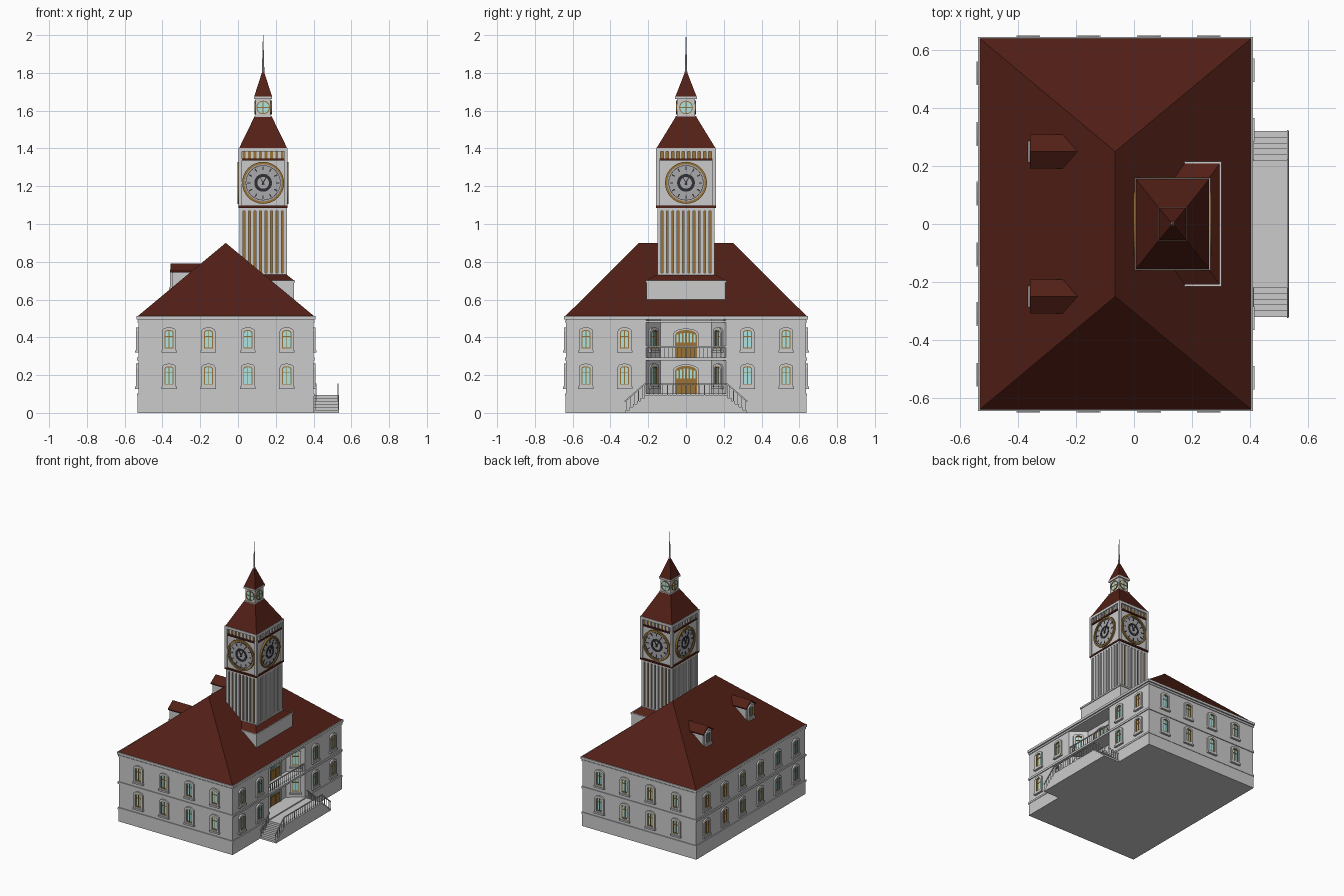
import bpy, bmesh
from math import sin, cos, pi
from mathutils import Matrix, Vector

if "Cube" in bpy.data.objects:
    bpy.data.objects.remove(bpy.data.objects["Cube"])

COLORS = {"roof": (0.085, 0.014, 0.008, 1), "wood": (0.32, 0.17, 0.035, 1),
          "glass": (0.42, 0.78, 0.76, 1), "dark": (0.03, 0.03, 0.035, 1), "dial": (0.4, 0.4, 0.42, 1)}
mats = {}
for k, c in COLORS.items():
    mats[k] = bpy.data.materials.new(k)
    mats[k].diffuse_color = c
parts = {}          # object name -> (bmesh, material key)
I = Matrix.Identity(4)

def bm_of(name, mat):
    return parts.setdefault(name, (bmesh.new(), mat))[0]

def face(x, y, z, a):
    """Wall frame: u along the wall, v up, w outward in direction a."""
    n, u = Vector((cos(a), sin(a), 0)), Vector((-sin(a), cos(a), 0))
    m = Matrix((u, (0, 0, 1), n)).transposed().to_4x4()
    m.translation = (x, y, z)
    return m

def prism(name, mat, pts, h0, h1, M=I):
    bm = bm_of(name, mat)
    lo, hi = [[bm.verts.new(M @ Vector((u, v, h))) for u, v in pts] for h in (h0, h1)]
    bm.faces.new(lo[::-1])
    bm.faces.new(hi)
    for i in range(len(pts)):
        j = (i + 1) % len(pts)
        bm.faces.new((lo[i], lo[j], hi[j], hi[i]))

def ring(name, mat, outer, inner, h0, h1, M=I):
    bm = bm_of(name, mat)
    L = [[bm.verts.new(M @ Vector((u, v, h))) for u, v in p]
         for p, h in ((outer, h0), (outer, h1), (inner, h1), (inner, h0))]
    for i in range(len(outer)):
        j = (i + 1) % len(outer)
        for k in range(4):
            a, b = L[k], L[(k + 1) % 4]
            bm.faces.new((a[i], a[j], b[j], b[i]))

def hull(name, mat, pts):
    bm = bm_of(name, mat)
    r = bmesh.ops.convex_hull(bm, input=[bm.verts.new(p) for p in pts])
    junk = {g for g in r["geom_interior"] + r["geom_unused"] if isinstance(g, bmesh.types.BMVert)}
    bmesh.ops.delete(bm, geom=list(junk), context="VERTS")

def rect(u0, u1, v0, v1):
    return [(u0, v0), (u1, v0), (u1, v1), (u0, v1)]

def box(name, mat, x0, x1, y0, y1, z0, z1):
    prism(name, mat, rect(x0, x1, y0, y1), z0, z1)

def bar(name, p, q, r=0.002):
    hull(name, None, [(c[0] + i * r, c[1] + j * r, c[2] + k * r)
                      for c in (p, q) for i in (-1, 1) for j in (-1, 1) for k in (-1, 1)])

def frustum(name, mat, cx, a, b, z0, z1):
    hull(name, mat, [(cx + i * d[0], j * d[1], z) for d, z in ((a, z0), (b, z1)) for i in (-1, 1) for j in (-1, 1)])

def arch(w, v0, v1, rise, n=8):
    return [(-w, v0), (w, v0)] + [(w * cos(pi * i / n), v1 - rise + rise * sin(pi * i / n)) for i in range(n + 1)]

def circle(r, n=32):
    return [(r * cos(2 * pi * i / n), r * sin(2 * pi * i / n)) for i in range(n)]

def window(M, w=0.037, h=0.128):
    ring("window_surrounds", None, arch(w, 0, h, 0.02), arch(w - 0.013, 0.016, h - 0.014, 0.012), 0, 0.011, M)
    prism("window_sills", None, rect(-w - 0.004, w + 0.004, -0.006, 0.006), 0, 0.016, M)
    a, b, t = w - 0.013, w - 0.018, h - 0.014
    ring("window_frames", "wood", arch(a, 0.016, t, 0.012), arch(b, 0.021, t - 0.005, 0.01), 0, 0.007, M)
    prism("window_glass", "glass", arch(b, 0.021, t - 0.005, 0.01), 0, 0.002, M)
    prism("window_frames", "wood", rect(-0.002, 0.002, 0.02, t - 0.004), 0, 0.006, M)
    prism("window_frames", "wood", rect(-b, b, 0.078, 0.082), 0, 0.005, M)

def door(M):
    ring("door_surrounds", None, arch(0.068, 0, 0.155, 0.03), arch(0.058, 0, 0.147, 0.028), 0, 0.01, M)
    prism("doors", "wood", arch(0.058, 0, 0.147, 0.028), 0, 0.004, M)
    for i in range(6):
        u = -0.045 + 0.018 * i
        top = 0.134 - abs(u) * 0.25
        prism("door_glass", "glass", rect(u - 0.005, u + 0.005, 0.08, top), 0, 0.006, M)
    for s in (-1, 1):
        prism("doors", "wood", rect(s * 0.029 - 0.02, s * 0.029 + 0.02, 0.01, 0.07), 0, 0.007, M)

# main block with a splayed entrance recess on the right side
X0, X1, Y = -0.528, 0.4, 0.635
prism("walls", None, [(X0, -Y), (X1, -Y), (X1, -0.212), (0.297, -0.135), (0.297, 0.135),
                      (X1, 0.212), (X1, Y), (X0, Y)], 0.09, 0.5)
for name, o, z0, z1 in (("plinth", 0.003, 0, 0.09), ("base_band", 0.006, 0.09, 0.103), ("floor_band", 0.006, 0.278, 0.293),
                        ("cornice_lower", 0.005, 0.478, 0.49), ("cornice", 0.01, 0.495, 0.512)):
    box(name, None, X0 - o, X1 + o, -Y - o, Y + o, z0, z1)

# hipped roof
hull("main_roof", "roof", [(x, y, 0.508) for x in (X0 - 0.008, X1 + 0.008) for y in (-Y - 0.008, Y + 0.008)]
     + [(-0.065, -0.25, 0.9), (-0.065, 0.25, 0.9)])

# windows and doors on both floors
for z in (0.133, 0.325):
    for x in (-0.365, -0.157, 0.052, 0.258):
        window(face(x, -Y, z, -pi / 2))
        window(face(x, Y, z, pi / 2))
    for s in (-1, 1):
        for y in (0.325, 0.53):
            window(face(X1, s * y, z, 0))
        for y in (0.105, 0.31, 0.52):
            window(face(X0, s * y, z, pi))
        n = Vector((0.077, -s * 0.103))
        window(face(0.3485, s * 0.1735, z, n.angle_signed(Vector((1, 0)))))
for z in (0.102, 0.292):
    door(face(0.297, 0, z, 0))

# entrance landing with steps on both sides
box("landing", None, X1, 0.535, -0.22, 0.22, 0, 0.095)
for s in (-1, 1):
    for i in range(5):
        y0, y1 = sorted((s * 0.2, s * (0.24 + 0.02 * i)))
        box("steps", None, X1, 0.535, y0, y1, 0, 0.08 - 0.0165 * i)

# railings
def baluster_row(name, x, half, z0, z1, n):
    bar(name, (x, -half, z1), (x, half, z1), 0.003)
    for i in range(n + 1):
        y = -half + 2 * half * i / n
        bar(name, (x, y, z0), (x, y, z1), 0.0015)
baluster_row("balcony_railing", 0.395, 0.208, 0.293, 0.35, 18)
baluster_row("landing_railing", 0.53, 0.22, 0.095, 0.152, 18)
for s in (-1, 1):
    for x in (0.53, 0.412):
        bar("stair_railing", (x, s * 0.22, 0.152), (x, s * 0.322, 0.062), 0.0025)
        for i in range(5):
            y = 0.23 + 0.0215 * i
            bar("stair_railing", (x, s * y, max(0, 0.085 - 0.85 * (y - 0.22))), (x, s * y, 0.152 - 0.88 * (y - 0.22)), 0.0015)

# dormers on the left slope
for y in (-0.25, 0.25):
    M = face(-0.35, y, 0.65, pi)
    prism("dormer_walls", None, [(-0.05, 0), (0.05, 0), (0.05, 0.095), (0, 0.133), (-0.05, 0.095)], -0.15, 0, M)
    prism("dormer_roofs", "roof", [(-0.058, 0.092), (0, 0.132), (0.058, 0.092), (0.058, 0.1), (0, 0.142), (-0.058, 0.1)],
          -0.17, 0.008, M)
    window(M @ Matrix.Translation((0, 0.008, 0)), 0.033, 0.102)

# tower pedestal and skirt roof
C = 0.133
box("tower_pedestal", None, C - 0.165, 0.297, -0.21, 0.21, 0.5, 0.695)
box("pedestal_cornice", None, C - 0.169, 0.302, -0.215, 0.215, 0.69, 0.702)
frustum("skirt_roof", "roof", C, (0.165, 0.212), (0.12, 0.15), 0.7, 0.735)

# tower shaft: wooden core behind vertical ribs
box("shaft_core", "wood", C - 0.116, C + 0.116, -0.141, 0.141, 0.6, 1.08)
SIDES = [(0, 0.116, 0.141), (pi / 2, 0.141, 0.116), (pi, 0.116, 0.141), (-pi / 2, 0.141, 0.116)]  # angle, distance, half width
def side(a, d, z):
    return face(C + d * cos(a), d * sin(a), z, a)
for a, d, w in SIDES:
    n = 8 if w < 0.13 else 10
    for i in range(n + 1):
        u = -w + 2 * w * i / n
        prism("shaft_ribs", None, rect(u - 0.0095, u + 0.0095, 0.72, 1.075), -0.002, 0.009, side(a, d, 0))
def slab(name, mat, hx, hy, z0, z1):
    box(name, mat, C - hx, C + hx, -hy, hy, z0, z1)
slab("shaft_foot", None, 0.127, 0.152, 0.725, 0.74)
slab("shaft_cap", None, 0.126, 0.151, 1.07, 1.085)
slab("lower_red_band", "roof", 0.13, 0.16, 1.085, 1.097)

# clock stage
slab("clock_stage", None, 0.121, 0.15, 1.097, 1.34)
slab("upper_red_band", "roof", 0.129, 0.158, 1.335, 1.346)
for i in (-1, 1):
    for j in (-1, 1):
        x, y = C + i * 0.121, j * 0.15
        box("corner_posts", None, x - 0.009, x + 0.009, y - 0.009, y + 0.009, 1.097, 1.4)
for a, d, w in SIDES:
    M = side(a, d + 0.007, 1.218)
    ring("clock_rings", "wood", circle(0.111), circle(0.099), 0, 0.012, M)
    prism("clock_dials", "dial", circle(0.1), 0, 0.005, M)
    ring("clock_marks", "dark", circle(0.093), circle(0.090), 0, 0.007, M)
    ring("clock_marks", "dark", circle(0.047), circle(0.031), 0, 0.007, M)
    for k in range(12):
        R = M @ Matrix.Rotation(k * pi / 6, 4, "Z")
        prism("clock_marks", "dark", rect(-0.003, 0.003, 0.068, 0.086), 0, 0.007, R)
    for t, l in ((0.5, 0.045), (-0.5, 0.07)):
        prism("clock_hands", "dark", [(-0.004, -0.012), (0.004, -0.012), (0, l)], 0, 0.01, M @ Matrix.Rotation(t, 4, "Z"))
    # arcade above the clock
    n = 8 if w < 0.13 else 10
    for i in range(n + 1):
        u = -w + 2 * w * i / n
        prism("arcade_posts", None, rect(u - 0.007, u + 0.007, 1.346, 1.385), -0.005, 0.009, side(a, d, 0))
slab("arcade_core", "wood", 0.115, 0.143, 1.34, 1.395)
slab("arcade_cornice", None, 0.13, 0.159, 1.384, 1.403)

# tower roof, lantern and spire
frustum("tower_roof", "roof", C, (0.127, 0.156), (0.046, 0.054), 1.402, 1.568)
slab("lantern_base", None, 0.046, 0.055, 1.563, 1.572)
slab("lantern", None, 0.04, 0.048, 1.57, 1.67)
slab("lantern_cornice", None, 0.048, 0.057, 1.663, 1.676)
for a, d, w in [(0, 0.04, 0), (pi / 2, 0.048, 0), (pi, 0.04, 0), (-pi / 2, 0.048, 0)]:
    M = side(a, d, 1.617)
    prism("lantern_glass", "glass", circle(0.033, 24), 0, 0.002, M)
    ring("lantern_frames", "wood", circle(0.036, 24), circle(0.031, 24), 0, 0.006, M)
    prism("lantern_frames", "wood", rect(-0.0025, 0.0025, -0.032, 0.032), 0, 0.004, M)
    prism("lantern_frames", "wood", rect(-0.032, 0.032, -0.0025, 0.0025), 0, 0.005, M)
frustum("spire_roof", "roof", C, (0.047, 0.056), (0.006, 0.006), 1.675, 1.803)
hull("finial", None, [(C + r * cos(k * pi / 4), r * sin(k * pi / 4), z) for r, z in ((0.007, 1.795), (0.001, 2.0)) for k in range(8)])

# turn the collected parts into objects
for name, (bm, mat) in parts.items():
    bmesh.ops.recalc_face_normals(bm, faces=bm.faces)
    me = bpy.data.meshes.new(name)
    bm.to_mesh(me)
    bm.free()
    if mat:
        me.materials.append(mats[mat])
    bpy.context.collection.objects.link(bpy.data.objects.new(name, me))

for m in bpy.data.materials:
    if m.users and not m.is_grease_pencil:
        m.use_nodes = True
        m.node_tree.nodes["Principled BSDF"].inputs["Base Color"].default_value = m.diffuse_color
